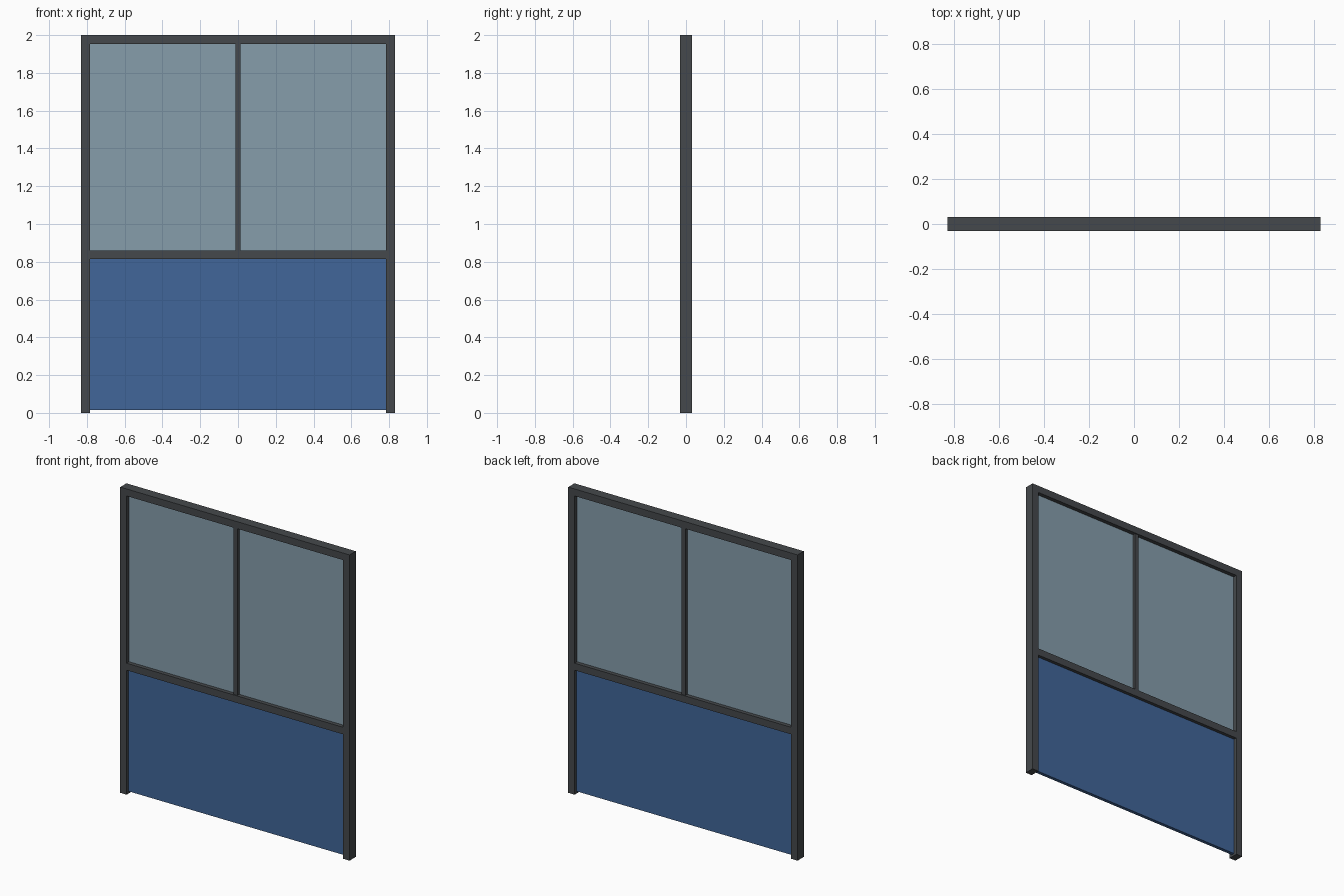
import bpy

if "Cube" in bpy.data.objects:
    bpy.data.objects.remove(bpy.data.objects["Cube"])

W, H, D = 0.83, 2.0, 0.032      # half width, height, half depth
BAR = 0.046                     # frame bar width
RAIL_BOTTOM, RAIL_TOP = 0.814, 0.86
INNER = W - BAR
MULLION = 0.014                 # half width of the centre bar


def material(name, color):
    mat = bpy.data.materials.new(name)
    mat.diffuse_color = color
    mat.use_nodes = True
    mat.node_tree.nodes["Principled BSDF"].inputs["Base Color"].default_value = mat.diffuse_color
    return mat


def box(name, x0, x1, half_depth, z0, z1, mat):
    bpy.ops.mesh.primitive_cube_add(size=1, location=((x0 + x1) / 2, 0, (z0 + z1) / 2))
    ob = bpy.context.object
    ob.name = name
    ob.scale = (x1 - x0, 2 * half_depth, z1 - z0)
    bpy.ops.object.transform_apply(location=False, rotation=False, scale=True)
    ob.data.materials.append(mat)
    return ob


metal = material("dark_metal", (0.06, 0.066, 0.072, 1))
glass = material("tinted_glass", (0.24, 0.34, 0.41, 1))
blue = material("blue_panel", (0.053, 0.133, 0.32, 1))

# Side posts and glass panes, one per side
for side, s in (("left", -1), ("right", 1)):
    a, b = sorted((s * INNER, s * W))
    box(side + "_post", a, b, D, 0, H, metal)
    a, b = sorted((s * MULLION, s * INNER))
    box(side + "_glass_pane", a, b, 0.006, RAIL_TOP, H - BAR, glass)

# Horizontal rails and centre bar
box("top_rail", -INNER, INNER, D, H - BAR, H, metal)
box("middle_rail", -INNER, INNER, D, RAIL_BOTTOM, RAIL_TOP, metal)
box("centre_mullion", -MULLION, MULLION, 0.026, RAIL_TOP, H - BAR, metal)

# Solid lower panel, raised slightly off the floor
box("lower_panel", -INNER, INNER, 0.011, 0.014, RAIL_BOTTOM, blue)
